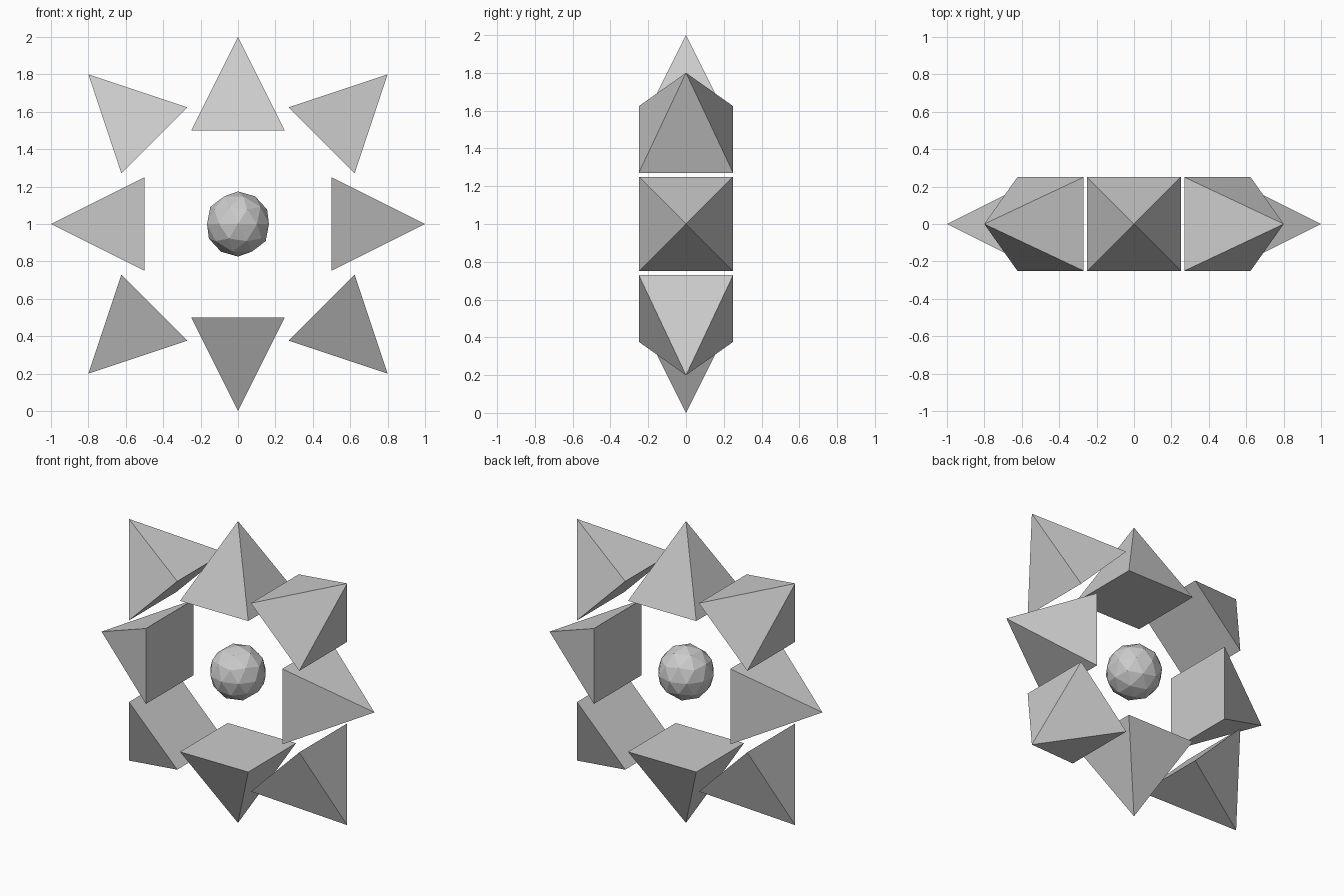
import bpy, bmesh
from math import radians, sqrt, sin, cos
from mathutils import Matrix

if "Cube" in bpy.data.objects:
    bpy.data.objects.remove(bpy.data.objects["Cube"])

CENTRE = Matrix.Translation((0, 0, 1))


def add_object(name, bm):
    mesh = bpy.data.meshes.new(name)
    bm.to_mesh(mesh)
    bm.free()
    obj = bpy.data.objects.new(name, mesh)
    bpy.context.collection.objects.link(obj)
    return obj


def pyramid(name, angle, base_distance):
    """Square pyramid, 0.5 wide and 0.5 tall, pointing away from the centre."""
    bm = bmesh.new()
    bmesh.ops.create_cone(bm, cap_ends=True, segments=4, radius1=0.25 * sqrt(2),
                          radius2=0, depth=0.5, matrix=Matrix.Rotation(radians(45), 4, 'Z'))
    bmesh.ops.remove_doubles(bm, verts=bm.verts, dist=1e-5)
    bmesh.ops.recalc_face_normals(bm, faces=bm.faces)
    obj = add_object(name, bm)
    r = base_distance + 0.25
    a = radians(angle)
    obj.matrix_world = (CENTRE @ Matrix.Translation((r * sin(a), 0, r * cos(a)))
                        @ Matrix.Rotation(a, 4, 'Y'))


# ring of eight spikes, the diagonal ones set further out
for i in range(8):
    pyramid(f"spike_{i + 1}", i * 45, 0.632 if i % 2 else 0.5)

# faceted core
bm = bmesh.new()
bmesh.ops.create_icosphere(bm, subdivisions=2, radius=0.174)
add_object("core", bm).matrix_world = CENTRE
